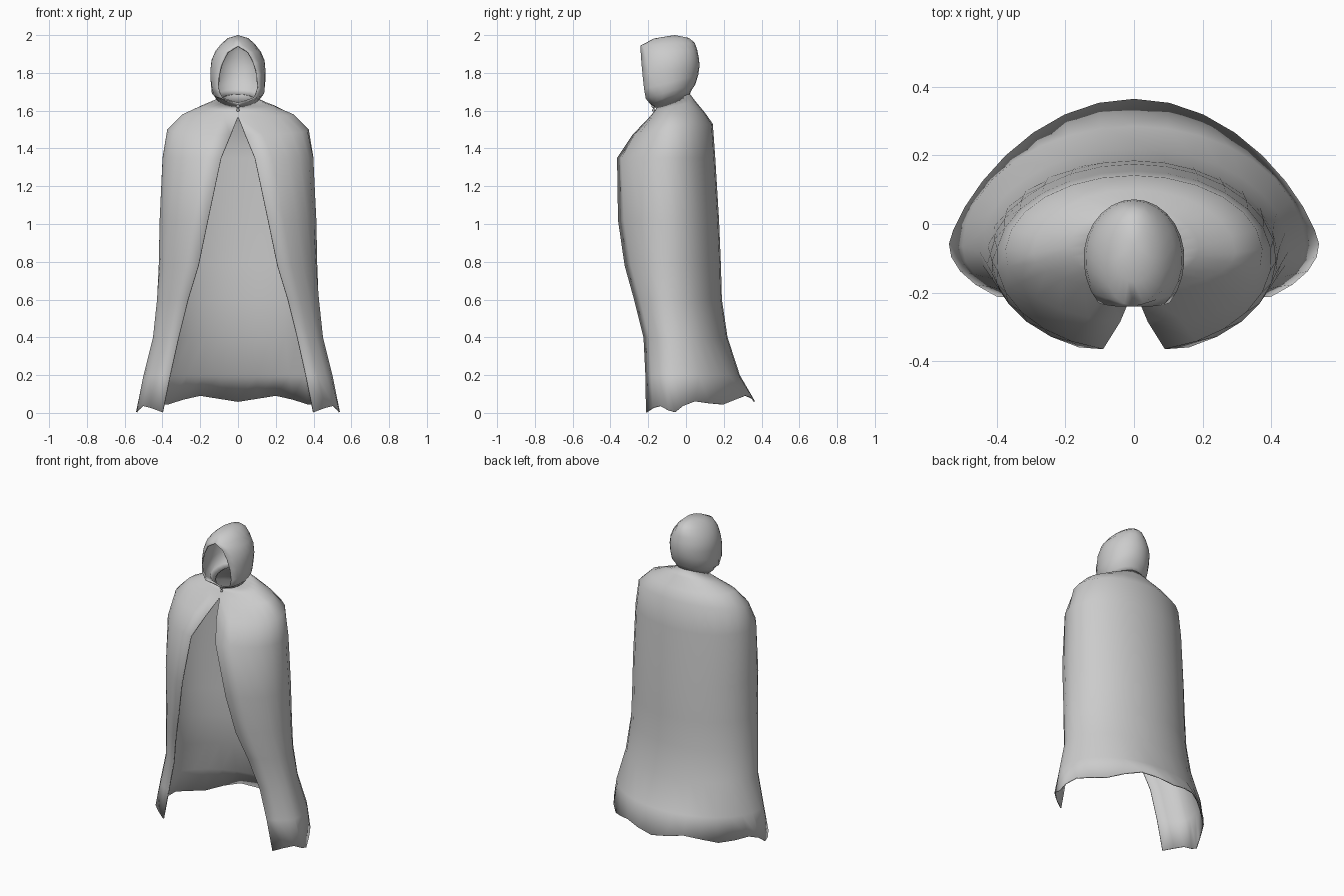
import bpy
import bmesh
from math import sin, cos, asin, pi, radians

default_cube = bpy.data.objects.get("Cube")
if default_cube:
    bpy.data.objects.remove(default_cube, do_unlink=True)


def make_material(name, colour):
    material = bpy.data.materials.new(name)
    material.use_nodes = True
    material.diffuse_color = colour
    material.node_tree.nodes["Principled BSDF"].inputs["Base Color"].default_value = colour
    return material


cloth = make_material("grey cloth", (0.6, 0.6, 0.6, 1))


def finish(obj, angle):
    obj.data.materials.append(cloth)
    bpy.ops.object.select_all(action="DESELECT")
    obj.select_set(True)
    bpy.context.view_layer.objects.active = obj
    bpy.ops.object.shade_smooth_by_angle(angle=radians(angle))


def ring_points(row, middle, columns, hem):
    """Open oval ring, split at the front by a gap of half-width `gap`."""
    z_front, z_back, width, back, front, gap = row
    end = pi - asin(min(gap / width, 1))
    front_radius = (middle - front) / -cos(end)
    points = []
    for i in range(-columns, columns + 1):
        angle = end * i / columns
        c = cos(angle)
        if c > 0:
            y = middle + (back - middle) * c ** (1.5 if hem else 1)
        else:
            y = middle + front_radius * c
        if hem:
            z = z_front + (z_back - z_front) * max(c, 0) - 0.018 * cos(8 * angle)
        else:
            z = z_front + (z_back - z_front) * (1 + c) / 2
        points.append((width * sin(angle), y, z))
    return points


def draped_shell(name, rows, middles, columns, thickness, wavy_hem=False):
    """Loft the rings from bottom to top and give the cloth a thickness."""
    bm = bmesh.new()
    rings = []
    for i, row in enumerate(rows):
        points = ring_points(row, middles[i], columns, wavy_hem and i == 0)
        rings.append([bm.verts.new(p) for p in points])
    for low, high in zip(rings, rings[1:]):
        for j in range(2 * columns):
            bm.faces.new((low[j], high[j], high[j + 1], low[j + 1]))
    bmesh.ops.remove_doubles(bm, verts=bm.verts, dist=0.0008)
    mesh = bpy.data.meshes.new(name)
    bm.to_mesh(mesh)
    bm.free()
    obj = bpy.data.objects.new(name, mesh)
    bpy.context.collection.objects.link(obj)
    finish(obj, 60)
    solid = obj.modifiers.new("cloth thickness", "SOLIDIFY")
    solid.thickness = thickness
    solid.offset = -1
    return obj


# Cloak rings: front height, back height, half-width, back y, front y, half-gap
cloak_rows = [
    (0.02, 0.08, 0.54, 0.365, -0.212, 0.40),
    (0.20, 0.20, 0.50, 0.285, -0.215, 0.36),
    (0.40, 0.40, 0.45, 0.22, -0.225, 0.315),
    (0.60, 0.60, 0.43, 0.19, -0.275, 0.265),
    (0.78, 0.78, 0.42, 0.185, -0.325, 0.21),
    (1.02, 1.02, 0.415, 0.175, -0.36, 0.16),
    (1.35, 1.35, 0.402, 0.155, -0.365, 0.09),
    (1.47, 1.53, 0.375, 0.142, -0.285, 0.04),
    (1.57, 1.59, 0.295, 0.10, -0.19, 0),
    (1.60, 1.65, 0.19, 0.05, -0.165, 0),
    (1.62, 1.69, 0.10, 0.02, -0.155, 0),
]
cloak_middles = [-0.06, -0.07, -0.08] + [-0.1] * 4 + [-0.085] * 2 + [-0.07] * 2
draped_shell("cloak", cloak_rows, cloak_middles, 12, 0.007, wavy_hem=True)

# Hood: the gap opens above the collar for the face and closes over the brow
hood_rows = [
    (1.615, 1.685, 0.10, 0.02, -0.16, 0),
    (1.635, 1.71, 0.122, 0.03, -0.19, 0),
    (1.655, 1.74, 0.14, 0.05, -0.213, 0.088),
    (1.70, 1.79, 0.144, 0.065, -0.222, 0.108),
    (1.78, 1.84, 0.147, 0.072, -0.23, 0.104),
    (1.85, 1.88, 0.141, 0.068, -0.236, 0.086),
    (1.91, 1.92, 0.12, 0.06, -0.24, 0.055),
    (1.945, 1.96, 0.09, 0.046, -0.24, 0),
    (1.982, 1.985, 0.055, 0.015, -0.17, 0),
    (2.0, 2.0, 0.0001, -0.06, -0.0602, 0),
]
hood_middles = [-0.08] + [-0.1] * 8 + [-0.0601]
draped_shell("hood", hood_rows, hood_middles, 10, 0.008)

# Clasp at the throat: two small beads joined by a short link
for name, z, radius in (("clasp_upper_bead", 1.625, 0.011), ("clasp_lower_bead", 1.603, 0.008)):
    bpy.ops.mesh.primitive_uv_sphere_add(segments=10, ring_count=6, radius=radius,
                                         location=(0, -0.172, z))
    bead = bpy.context.object
    bead.name = name
    finish(bead, 60)
bpy.ops.mesh.primitive_cylinder_add(vertices=8, radius=0.004, depth=0.024,
                                    location=(0, -0.172, 1.614))
link = bpy.context.object
link.name = "clasp_link"
finish(link, 40)
